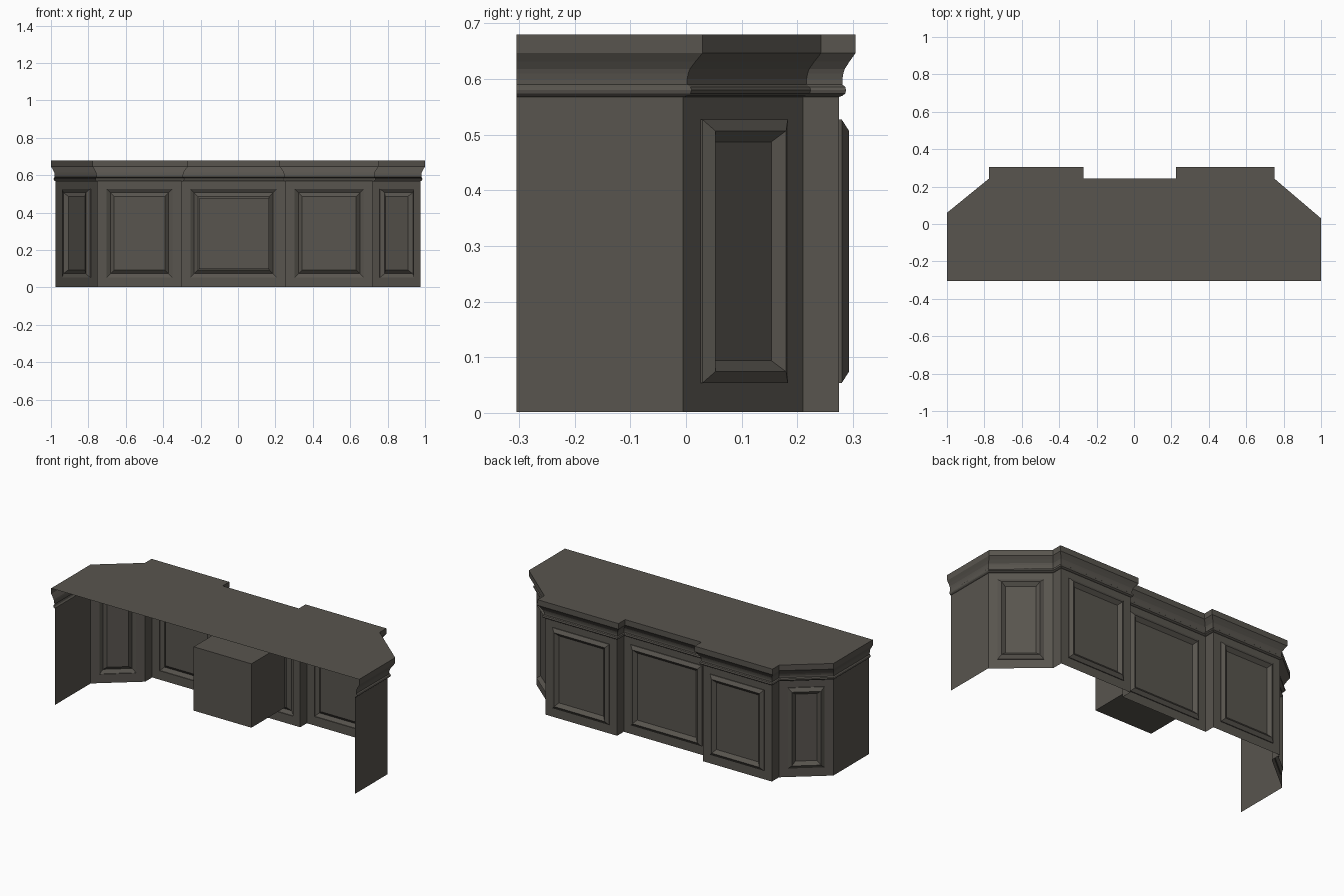
import bpy, bmesh
from mathutils import Vector

if "Cube" in bpy.data.objects:
    bpy.data.objects.remove(bpy.data.objects["Cube"])

wood = bpy.data.materials.new("dark grey brown wood")
wood.diffuse_color = (0.098, 0.09, 0.077, 1)
wood.use_nodes = True
wood.node_tree.nodes["Principled BSDF"].inputs["Base Color"].default_value = wood.diffuse_color

# plan outlines, running from front right round the back to front left
outer = [(1, -.305), (1, .03), (.75, .243), (.75, .305), (.225, .305), (.225, .243),
         (-.27, .243), (-.27, .305), (-.775, .305), (-.775, .243), (-1, .06), (-1, -.305)]
inner = [(.975, -.305), (.975, -.005), (.72, .21), (.72, .275), (.255, .275), (.255, .213),
         (-.303, .213), (-.303, .275), (-.75, .275), (-.75, .21), (-.975, .025), (-.975, -.305)]
TOP, WALL_TOP = .68, .57


def finish(name, bm):
    mesh = bpy.data.meshes.new(name)
    bm.to_mesh(mesh)
    bm.free()
    mesh.materials.append(wood)
    ob = bpy.data.objects.new(name, mesh)
    bpy.context.collection.objects.link(ob)
    return ob


def bridge(bm, a, b, closed):
    n = len(a)
    for i in range(n if closed else n - 1):
        j = (i + 1) % n
        bm.faces.new((a[i], a[j], b[j], b[i]))


# counter top sheet
bm = bmesh.new()
bm.faces.new([bm.verts.new((x, y, TOP)) for x, y in outer])
finish("counter_top", bm)

# cornice: fascia, cove and bead; t blends from counter edge to wall
profile = [(1, .568), (.8, .57), (.63, .574), (.57, .58), (.63, .586), (.8, .59), (.8, .60),
           (.74, .61), (.66, .618), (.36, .632), (0, .647), (0, TOP)]
bm = bmesh.new()
rows = [[bm.verts.new((a[0] + (b[0] - a[0]) * t, a[1] + (b[1] - a[1]) * t, z))
         for a, b in zip(outer, inner)] for t, z in profile]
for lo, hi in zip(rows, rows[1:]):
    bridge(bm, lo, hi, False)
finish("cornice", bm)


def wall(name, p, q, panelled):
    p, q = Vector((*p, 0)), Vector((*q, 0))
    along = (q - p).normalized()
    out = Vector((along.y, -along.x, 0))
    length = (q - p).length
    bm = bmesh.new()

    def ring(inset, depth, z0, z1):
        return [bm.verts.new(p + along * s + out * depth + Vector((0, 0, z)))
                for s, z in ((inset, z0), (length - inset, z0),
                             (length - inset, z1), (inset, z1))]
    rings = [ring(0, 0, .002, WALL_TOP)]
    if panelled:
        # raised moulding ridge around a flat field
        for d, depth in ((0, 0), (0, .005), (.02, .018), (.04, 0)):
            rings.append(ring(.048 + d, depth, .054 + d, .527 - d))
    for a, b in zip(rings, rings[1:]):
        bridge(bm, a, b, True)
    bm.faces.new(rings[-1])
    finish(name, bm)


# walls: the chamfers and three back bays carry panels
panels = {1: "right_chamfer_panel", 3: "right_bay_panel", 5: "centre_panel",
          7: "left_bay_panel", 9: "left_chamfer_panel"}
for i in range(len(inner) - 1):
    wall(panels.get(i, "plain_wall_%d" % i), inner[i], inner[i + 1], i in panels)

# storage box hung inside the desk
bm = bmesh.new()
bmesh.ops.create_cube(bm, size=1)
for v in bm.verts:
    v.co = Vector((v.co.x * .375 - .022, v.co.y * .31 + .043, v.co.z * .375 + .287))
finish("inner_box", bm)
